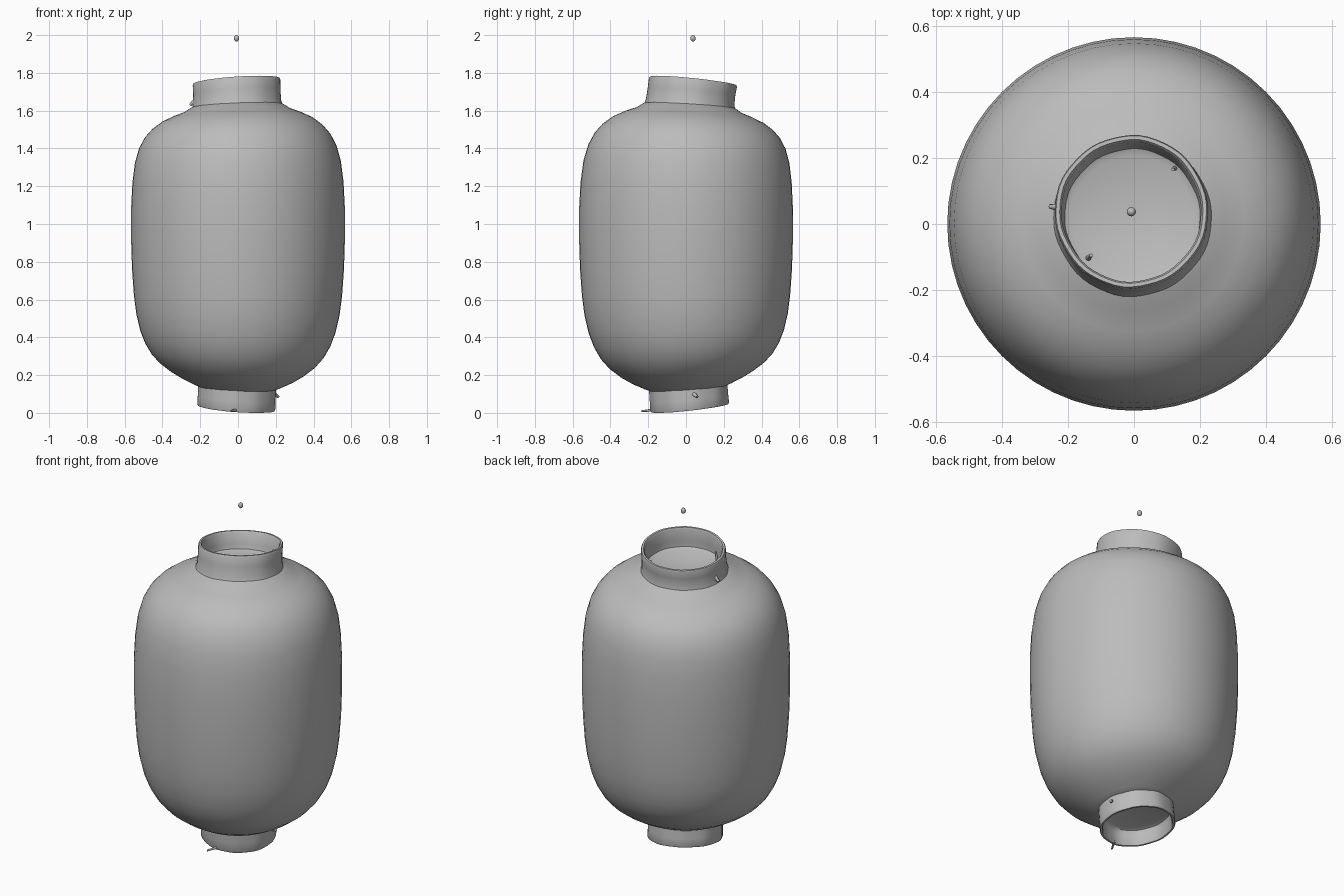
import bpy, bmesh, math
from mathutils import Vector

cube = bpy.data.objects.get("Cube")
if cube:
    bpy.data.objects.remove(cube, do_unlink=True)

grey = bpy.data.materials.new("plain grey")
grey.use_nodes = True
colour = (0.5, 0.5, 0.5, 1)
grey.diffuse_color = colour
grey.node_tree.nodes["Principled BSDF"].inputs["Base Color"].default_value = colour

SEGMENTS = 56


def warp(x, y, z):
    """Lean both ends of the lantern and shift them slightly backward."""
    t = (z - 0.9) / 0.85
    lift = t ** 3 * (0.065 * x - 0.1 * y)
    shift = (0.037 if t > 0 else 0.018) * min(t ** 4, 1.1)
    return Vector((x - 0.008 * min(t ** 4, 1.1), y + shift, z + lift))


def finish(name, bm, angle):
    bmesh.ops.recalc_face_normals(bm, faces=bm.faces)
    mesh = bpy.data.meshes.new(name)
    bm.to_mesh(mesh)
    bm.free()
    obj = bpy.data.objects.new(name, mesh)
    bpy.context.collection.objects.link(obj)
    mesh.materials.append(grey)
    bpy.ops.object.select_all(action="DESELECT")
    obj.select_set(True)
    bpy.context.view_layer.objects.active = obj
    bpy.ops.object.shade_smooth_by_angle(angle=math.radians(angle))
    return obj


def lathe(name, profile, ripple=0.0):
    """Turn a profile of (radius, height) points, capping both ends."""
    bm = bmesh.new()
    rings = []
    for r, z in profile:
        ring = []
        for i in range(SEGMENTS):
            a = math.tau * i / SEGMENTS
            rr = r + ripple * math.sin(7 * a + 1) * math.sin(3 * a)
            ring.append(bm.verts.new(warp(rr * math.cos(a), rr * math.sin(a), z)))
        rings.append(ring)
    for low, high in zip(rings, rings[1:]):
        for i in range(SEGMENTS):
            j = (i + 1) % SEGMENTS
            bm.faces.new((low[i], low[j], high[j], high[i]))
    bm.faces.new(rings[0])
    bm.faces.new(rings[-1])
    return finish(name, bm, 50)


def pin(name, start, end, radius):
    """Thin tapered wire between two points."""
    start, end = Vector(start), Vector(end)
    axis = end - start
    bm = bmesh.new()
    bmesh.ops.create_cone(bm, cap_ends=True, segments=8, radius1=radius,
                          radius2=radius * 0.6, depth=axis.length)
    turn = axis.to_track_quat("Z", "Y").to_matrix().to_4x4()
    bmesh.ops.transform(bm, matrix=turn, verts=bm.verts)
    bmesh.ops.translate(bm, vec=(start + end) / 2, verts=bm.verts)
    return finish(name, bm, 50)


# Rounded paper body
lathe("lantern_body", [
    (0.19, 0.125), (0.23, 0.142), (0.29, 0.17), (0.35, 0.205), (0.41, 0.25),
    (0.455, 0.30), (0.49, 0.36), (0.517, 0.43), (0.538, 0.52), (0.551, 0.62),
    (0.561, 0.76), (0.566, 0.92), (0.566, 1.08), (0.559, 1.22), (0.545, 1.33),
    (0.522, 1.41), (0.49, 1.47), (0.45, 1.515), (0.40, 1.552), (0.34, 1.58),
    (0.28, 1.602), (0.245, 1.625), (0.21, 1.635)])

# Open collars at both ends, each with a recessed floor
lathe("top_collar", [
    (0.215, 1.60), (0.243, 1.615), (0.233, 1.645), (0.231, 1.70),
    (0.232, 1.748), (0.228, 1.757), (0.217, 1.757), (0.211, 1.748),
    (0.21, 1.68), (0.205, 1.65), (0.185, 1.64)], 0.002)
lathe("bottom_collar", [
    (0.205, 0.16), (0.206, 0.12), (0.206, 0.08), (0.207, 0.034),
    (0.203, 0.026), (0.193, 0.026), (0.188, 0.034), (0.187, 0.09),
    (0.18, 0.112), (0.165, 0.118)], 0.003)

# Loose wire ends around the collars
pin("top_wire_right", (-0.14, -0.105, 1.63), (-0.13, -0.095, 1.72), 0.009)
pin("top_wire_left", (0.125, 0.17, 1.62), (0.118, 0.165, 1.70), 0.008)
pin("collar_nub", (-0.22, 0.05, 1.66), (-0.254, 0.053, 1.63), 0.012)
pin("bottom_wire", (-0.005, -0.17, 0.016), (-0.04, -0.235, 0.009), 0.008)
pin("bottom_nub", (0.19, 0.04, 0.10), (0.214, 0.06, 0.085), 0.012)

# Small hanging bead floating above the opening
bm = bmesh.new()
bmesh.ops.create_uvsphere(bm, u_segments=12, v_segments=8, radius=1)
bmesh.ops.scale(bm, vec=(0.014, 0.014, 0.017), verts=bm.verts)
bmesh.ops.translate(bm, vec=(-0.008, 0.037, 1.983), verts=bm.verts)
finish("hanging_bead", bm, 60)
